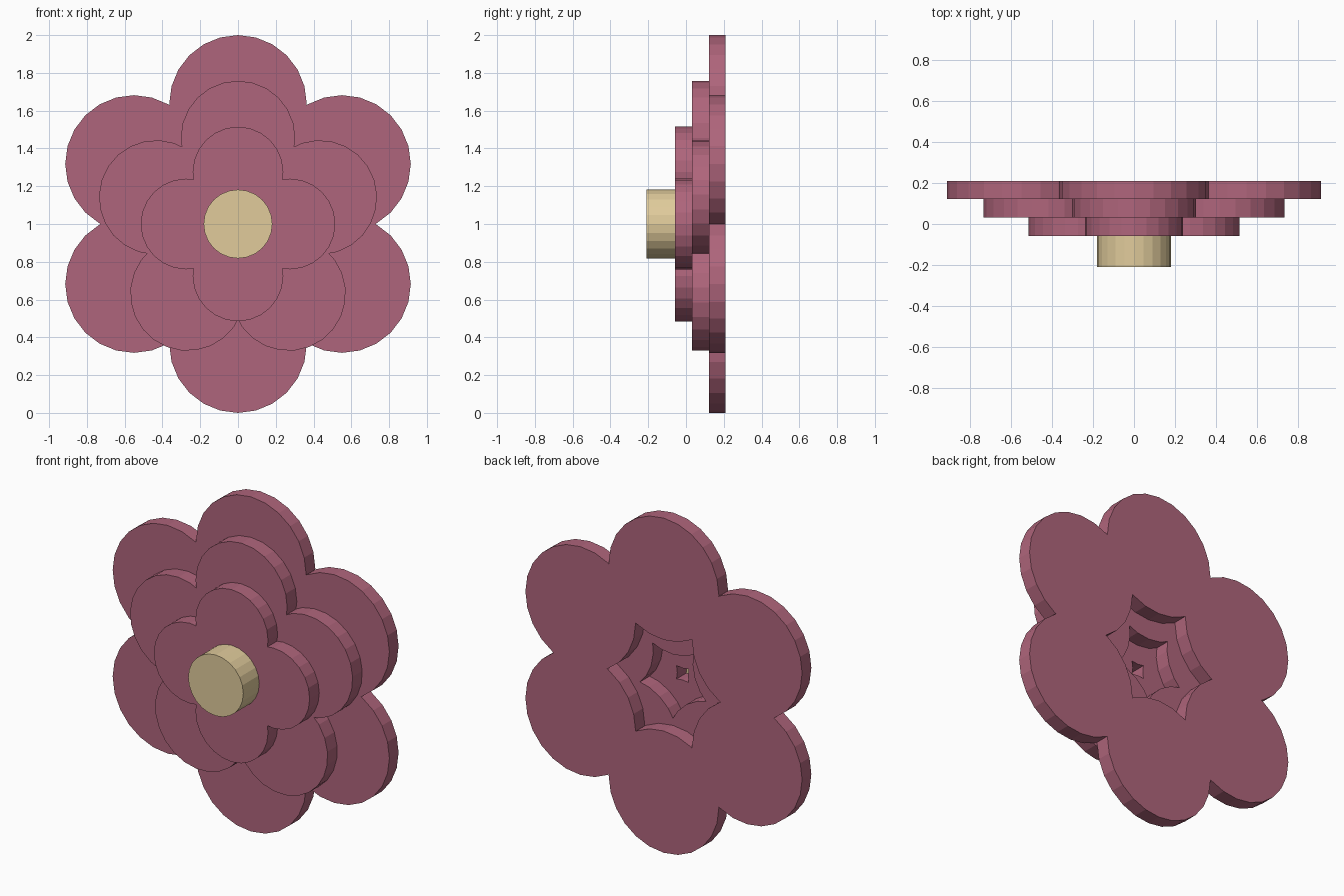
import bpy, bmesh
from math import pi, sin, cos
from mathutils import Matrix, Vector

if "Cube" in bpy.data.objects:
    bpy.data.objects.remove(bpy.data.objects["Cube"])

CENTRE_Z = 1.0


def material(name, color):
    m = bpy.data.materials.new(name)
    m.diffuse_color = color
    m.use_nodes = True
    m.node_tree.nodes["Principled BSDF"].inputs["Base Color"].default_value = m.diffuse_color
    return m


def finish(bm, name, mat):
    bmesh.ops.recalc_face_normals(bm, faces=bm.faces)
    mesh = bpy.data.meshes.new(name)
    bm.to_mesh(mesh)
    bm.free()
    mesh.materials.append(mat)
    ob = bpy.data.objects.new(name, mesh)
    bpy.context.collection.objects.link(ob)


def extrude(bm, depth):
    geom = bmesh.ops.extrude_face_region(bm, geom=bm.faces[:])["geom"]
    verts = [g for g in geom if isinstance(g, bmesh.types.BMVert)]
    bmesh.ops.translate(bm, verts=verts, vec=(0, depth, 0))


def disc(bm, radius, x, y, z, sides=24):
    ring = [bm.verts.new((x + radius * sin(2 * pi * i / sides), y,
                          z + radius * cos(2 * pi * i / sides)))
            for i in range(sides)]
    bm.faces.new(ring)


def petal_layer(name, count, distance, radius, front, back, mat):
    bm = bmesh.new()
    # one round petal, trimmed to its own sector
    disc(bm, radius, 0, front, distance)
    a = pi / count
    for side in (-1, 1):
        bmesh.ops.bisect_plane(
            bm, geom=bm.verts[:] + bm.edges[:] + bm.faces[:], dist=1e-6,
            plane_co=(0, 0, 0), plane_no=(side * cos(a), 0, -sin(a)),
            clear_outer=True)
    # repeat around the middle and weld; an open star remains in the centre
    petal = bm.verts[:] + bm.edges[:] + bm.faces[:]
    for i in range(1, count):
        new = bmesh.ops.duplicate(bm, geom=petal)["geom"]
        verts = [g for g in new if isinstance(g, bmesh.types.BMVert)]
        bmesh.ops.rotate(bm, verts=verts, cent=(0, 0, 0),
                         matrix=Matrix.Rotation(2 * a * i, 3, 'Y'))
    bmesh.ops.remove_doubles(bm, verts=bm.verts, dist=1e-4)
    extrude(bm, back - front)
    bmesh.ops.translate(bm, verts=bm.verts, vec=(0, 0, CENTRE_Z))
    finish(bm, name, mat)


pink = material("petal_pink", (0.43, 0.13, 0.20, 1))
gold = material("centre_gold", (0.75, 0.60, 0.33, 1))

# three stacked rings of petals
petal_layer("outer_petals", 6, 0.636, 0.364, 0.123, 0.21, pink)
petal_layer("middle_petals", 5, 0.455, 0.303, 0.032, 0.123, pink)
petal_layer("inner_petals", 4, 0.275, 0.24, -0.059, 0.032, pink)

# round flower centre
bm = bmesh.new()
disc(bm, 0.182, 0, -0.21, CENTRE_Z)
extrude(bm, 0.151)
finish(bm, "flower_centre", gold)
